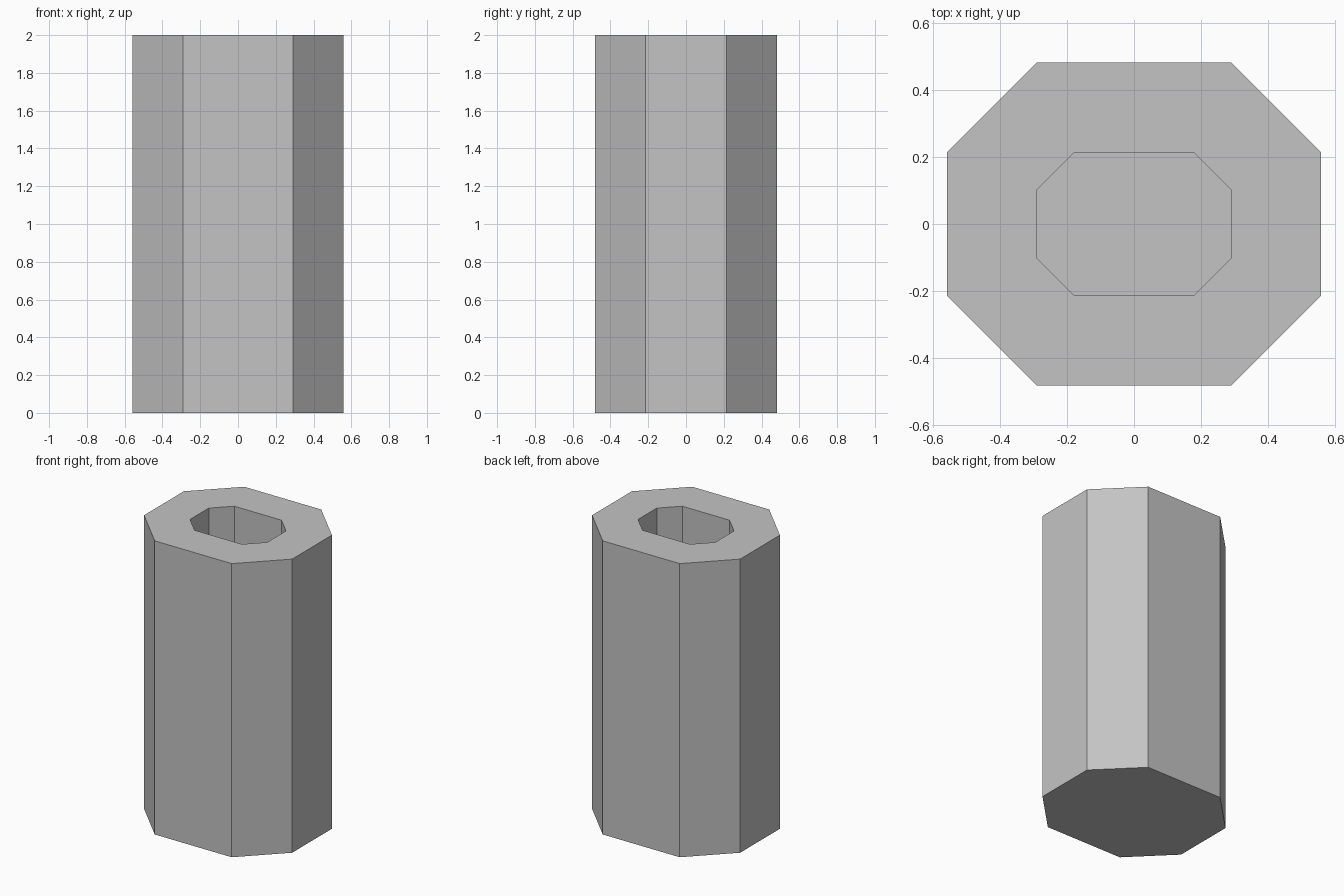
import bpy
import bmesh

cube = bpy.data.objects.get("Cube")
if cube:
    bpy.data.objects.remove(cube, do_unlink=True)

HEIGHT = 2.0
FLOOR = 0.27


def chamfered_ring(half_x, half_y, cut):
    """Corners of a rectangle with cut corners, counter-clockwise."""
    x, y = half_x - cut, half_y - cut
    return [(half_x, -y), (half_x, y), (x, half_y), (-x, half_y),
            (-half_x, y), (-half_x, -y), (-x, -half_y), (x, -half_y)]


def add_ring(bm, points, z):
    return [bm.verts.new((x, y, z)) for x, y in points]


def bridge(bm, a, b):
    for i in range(len(a)):
        j = (i + 1) % len(a)
        bm.faces.new((a[i], a[j], b[j], b[i]))


outer = chamfered_ring(0.558, 0.482, 0.268)
inner = chamfered_ring(0.291, 0.214, 0.113)

# Octagonal body: closed base, outer walls, flat rim, socket walls, socket floor
bm = bmesh.new()
base = add_ring(bm, outer, 0)
rim_outer = add_ring(bm, outer, HEIGHT)
rim_inner = add_ring(bm, inner, HEIGHT)
socket = add_ring(bm, inner, FLOOR)
bm.faces.new(base[::-1])
bridge(bm, base, rim_outer)
bridge(bm, rim_outer, rim_inner)
bridge(bm, rim_inner, socket)
bm.faces.new(socket)
bmesh.ops.recalc_face_normals(bm, faces=bm.faces)

mesh = bpy.data.meshes.new("hollow_post")
bm.to_mesh(mesh)
bm.free()
post = bpy.data.objects.new("hollow_post", mesh)
bpy.context.collection.objects.link(post)

# Single plain grey
grey = bpy.data.materials.new("light_grey")
grey.use_nodes = True
colour = (0.55, 0.55, 0.55, 1)
grey.diffuse_color = colour
grey.node_tree.nodes["Principled BSDF"].inputs["Base Color"].default_value = colour
mesh.materials.append(grey)
